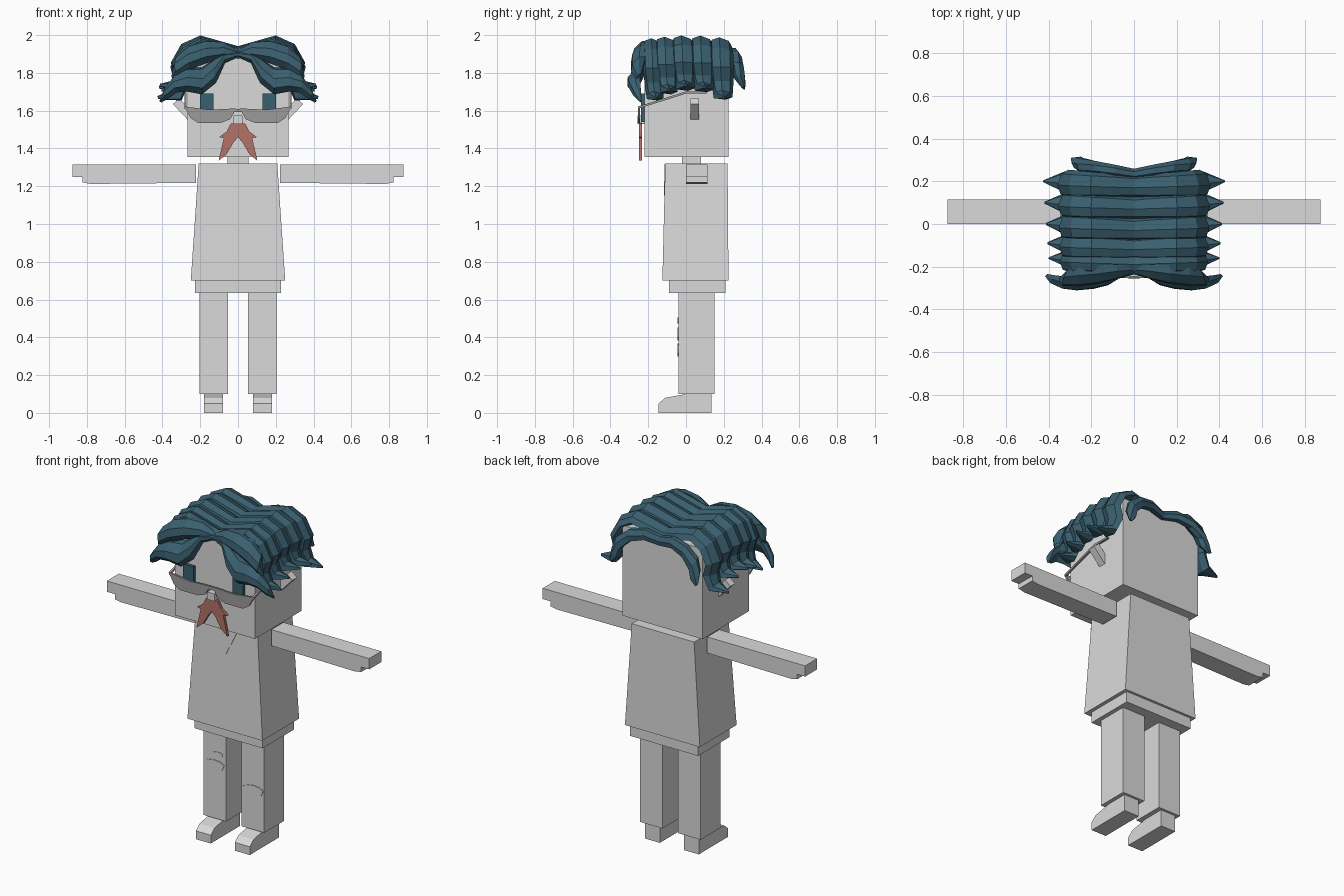
import bpy, bmesh
from mathutils import Vector

cube = bpy.data.objects.get("Cube")
if cube:
    bpy.data.objects.remove(cube, do_unlink=True)


def material(name, rgb):
    m = bpy.data.materials.new(name)
    m.use_nodes = True
    m.diffuse_color = (*rgb, 1)
    m.node_tree.nodes["Principled BSDF"].inputs["Base Color"].default_value = (*rgb, 1)
    return m


GREY = material("light grey", (0.7, 0.7, 0.7))
LENS = material("dark grey", (0.33, 0.33, 0.33))
TEAL = material("dark teal", (0.042, 0.115, 0.16))
RUST = material("rust red", (0.45, 0.17, 0.135))


def finish(name, bm, mat, mirror=False):
    bmesh.ops.recalc_face_normals(bm, faces=bm.faces)
    mesh = bpy.data.meshes.new(name)
    bm.to_mesh(mesh)
    bm.free()
    mesh.materials.append(mat)
    ob = bpy.data.objects.new(name, mesh)
    bpy.context.collection.objects.link(ob)
    if mirror:
        ob.modifiers.new("Mirror", 'MIRROR').use_axis[0] = True
    return ob


def loft(bm, rings):
    """Skin closed rings of points and cap both ends."""
    vs = [[bm.verts.new(p) for p in ring] for ring in rings]
    n = len(vs[0])
    for a, b in zip(vs, vs[1:]):
        for i in range(n):
            j = (i + 1) % n
            bm.faces.new((a[i], a[j], b[j], b[i]))
    bm.faces.new(vs[0])
    bm.faces.new(vs[-1])


def rect(x0, x1, y0, y1, z):
    return [(x0, y0, z), (x1, y0, z), (x1, y1, z), (x0, y1, z)]


def box(name, x, y, z, mat=GREY, top=None, mirror=False):
    """Box from ranges; top gives different x and y ranges for the upper end."""
    bm = bmesh.new()
    tx, ty = top or (x, y)
    loft(bm, [rect(*x, *y, z[0]), rect(*tx, *ty, z[1])])
    return finish(name, bm, mat, mirror)


def prism(name, pts, a, b, mat=GREY, axis='y', mirror=False, sx=1):
    """Extrude an (x, z) outline along y, or a (y, z) outline along x."""
    bm = bmesh.new()
    if axis == 'y':
        loft(bm, [[(sx * p, d, q) for p, q in pts] for d in (a, b)])
    else:
        loft(bm, [[(sx * d, p, q) for p, q in pts] for d in (a, b)])
    return finish(name, bm, mat, mirror)


# Head, neck and clothed body
box("head", (-.267, .267), (-.22, .225), (1.355, 1.9))
box("neck", (-.055, .055), (-.02, .08), (1.3, 1.36))
box("shirt", (-.25, .25), (-.125, .225), (.7, 1.32), top=((-.208, .208), (-.11, .22)))
box("hips", (-.228, .228), (-.09, .21), (.635, .702))

# Collar plate lying on the sloping shirt front
bm = bmesh.new()
loft(bm, [[(-.082, y, 1.318), (.082, y, 1.318), (0, y - .004, 1.15)] for y in (-.113, -.108)])
finish("collar", bm, GREY)

# Limbs
arm = [(.222, 1.315), (.875, 1.315), (.875, 1.25), (.822, 1.25),
       (.822, 1.22), (.78, 1.212), (.222, 1.218)]
shoe = [(.135, 0), (.135, .1), (0, .1), (-.11, .08), (-.145, .05), (-.145, 0)]
for side, s in (("left", 1), ("right", -1)):
    prism(side + "_arm", arm, 0, .115, sx=s)
    prism(side + "_shoe", shoe, .08, .18, axis='x', sx=s)
    leg = sorted((s * .052, s * .203))
    box(side + "_leg", leg, (-.04, .15), (.1, .637))


# Torn knee patches
def patch(name, x, z, w, h):
    outline = [(-1, .3), (-.7, .7), (0, .9), (.6, .8), (1, .4), (.8, -.5), (.3, -1), (-.4, -.9), (-.8, -.5)]
    prism(name, [(x + w * u, z + h * v) for u, v in outline], -.044, -.038)


patch("left_knee_patch", .13, .335, .068, .036)
patch("right_knee_patch", -.13, .42, .068, .036)
patch("right_thigh_patch", -.105, .49, .035, .017)

# Face
box("eyes", (.13, .2), (-.237, -.215), (1.54, 1.69), TEAL, mirror=True)
box("nose", (-.025, .025), (-.258, -.215), (1.53, 1.575))
prism("ears", [(.26, 1.545), (.26, 1.61), (.31, 1.665), (.345, 1.635)], .025, .07, mirror=True)
prism("moustache", [(0, 1.54), (.04, 1.53), (.06, 1.49), (.1, 1.46), (.075, 1.455),
                    (.103, 1.335), (.06, 1.37), (.025, 1.43), (0, 1.46)],
      -.248, -.232, RUST, mirror=True)

# Glasses
prism("lenses", [(.01, 1.612), (.15, 1.605), (.285, 1.622), (.25, 1.56), (.21, 1.535),
                 (.09, 1.535), (.04, 1.555)], -.254, -.243, LENS, mirror=True)
box("glasses_bridge", (-.02, .02), (-.254, -.243), (1.592, 1.61), LENS)
prism("glasses_arms", [(-.254, 1.61), (-.254, 1.622), (0, 1.702), (.11, 1.7),
                       (.11, 1.69), (0, 1.69)], .272, .284, LENS, axis='x', mirror=True)


# Hair: tapered locks swept outward from the parting
def lock(name, path, widths, across, thick):
    section = [(-1, -.7), (-.75, .6), (-.1, 1), (.7, .45), (1, -.5), (.3, -1)]
    path = [Vector(p) for p in path]
    across = Vector(across).normalized()
    rings = []
    for i, p in enumerate(path):
        tangent = path[min(i + 1, len(path) - 1)] - path[max(i - 1, 0)]
        normal = across.cross(tangent).normalized()
        if i == 0:
            normal = Vector((0, normal.y, normal.z))
        w = widths[i]
        t = thick * min(1, w / max(widths) + .15)
        rings.append([p + across * (u * w) - normal * (v * t) for u, v in section])
    bm = bmesh.new()
    loft(bm, rings)
    finish(name, bm, TEAL, mirror=True)


wave = [(0, 1.905), (.1, 1.93), (.2, 1.96), (.28, 1.925), (.325, 1.85),
        (.305, 1.79), (.335, 1.735), (.425, 1.74)]
taper = [.85, .95, 1, 1.05, 1.05, .95, .8, .08]
# Each row: centre y, half width, drop of the tip, overall lift
rows = [(.175, .062, .07, 0), (.075, .062, .02, .005), (-.025, .062, .01, .005),
        (-.115, .06, .03, 0), (-.185, .055, .07, -.005)]
for n, (y, w, drop, lift) in enumerate(rows):
    path = []
    for i, (x, z) in enumerate(wave):
        k = i / (len(wave) - 1)
        path.append((x * (1 - .015 * n * k), y + .025 * k, z + lift - drop * k * k))
    # Winding direction makes the ridge face outward
    lock("side_locks_%d" % (n + 1), path, [w * t for t in taper], (0, 1, 0), -.034 * -1)

# Fringe swept to both sides of the forehead
lock("upper_fringe",
     [(0, -.215, 1.905), (.08, -.225, 1.925), (.17, -.24, 1.92), (.26, -.25, 1.89),
      (.32, -.255, 1.84), (.34, -.25, 1.78)],
     [.02, .05, .065, .07, .06, .02], (0, .45, .9), .035)
lock("lower_fringe",
     [(0, -.225, 1.9), (.07, -.235, 1.89), (.12, -.25, 1.82), (.19, -.265, 1.765),
      (.27, -.275, 1.77), (.33, -.275, 1.75), (.38, -.26, 1.7), (.41, -.24, 1.65)],
     [.015, .035, .07, .075, .065, .05, .035, .006], (0, .35, .94), .034)

# Drooping locks at the back
lock("back_locks",
     [(0, .235, 1.885), (.09, .25, 1.905), (.18, .265, 1.885), (.245, .275, 1.83),
      (.265, .285, 1.77), (.285, .305, 1.72)],
     [.03, .035, .04, .045, .04, .01], (0, .85, -.5), .032)
